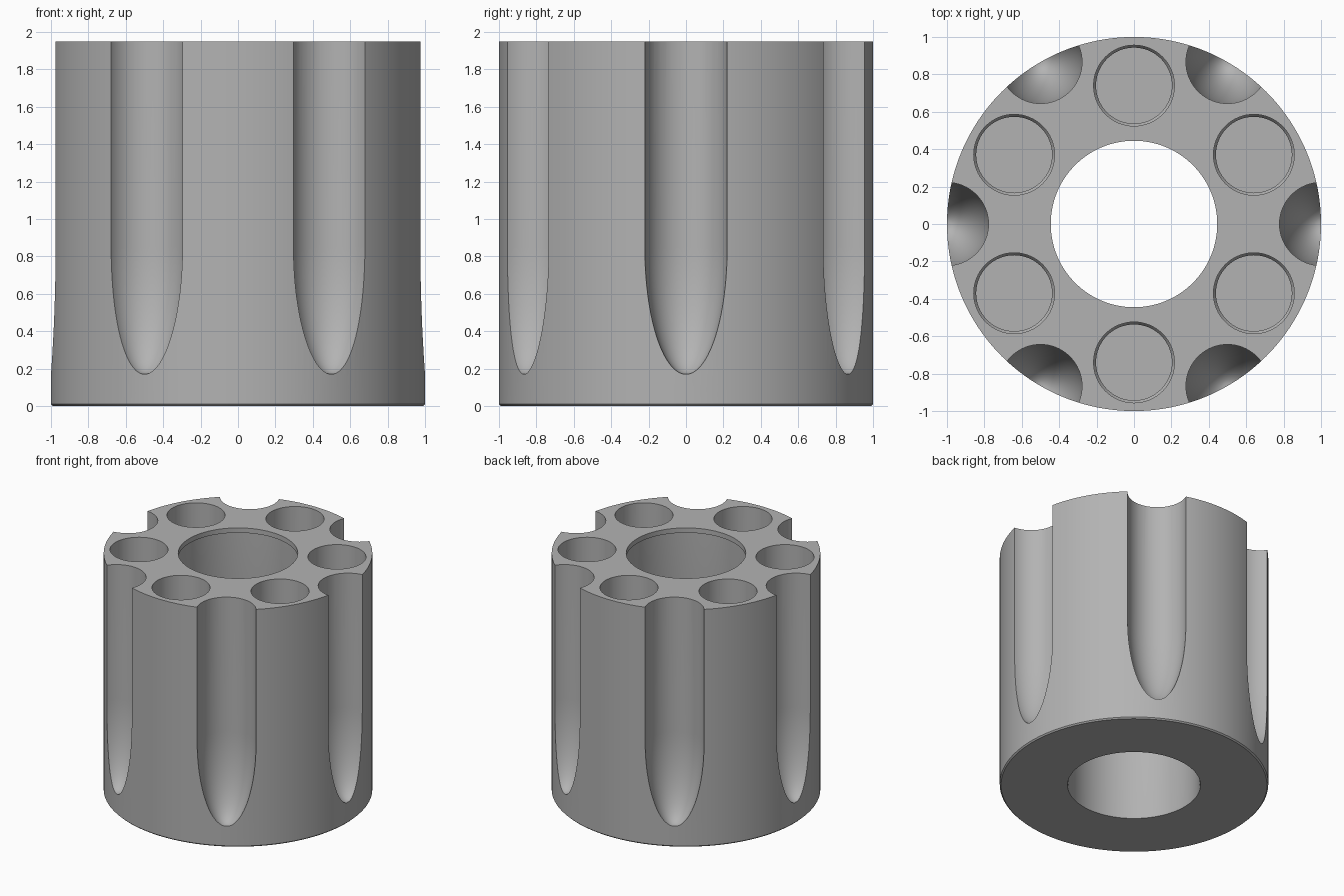
import bpy, bmesh
from math import sin, cos, pi, radians
from mathutils import Matrix, Vector

cube = bpy.data.objects.get("Cube")
if cube:
    bpy.data.objects.remove(cube, do_unlink=True)

HEIGHT = 1.95

steel = bpy.data.materials.new("plain grey steel")
steel.use_nodes = True
grey = (0.45, 0.45, 0.45, 1)
steel.diffuse_color = grey
steel.node_tree.nodes["Principled BSDF"].inputs["Base Color"].default_value = grey


def lathe(name, profile, steps, closed=False):
    """Spin (radius, height) points about z; open profiles get end caps."""
    bm = bmesh.new()
    rings = [[bm.verts.new((r * cos(2 * pi * i / steps), r * sin(2 * pi * i / steps), z))
              for i in range(steps)] for r, z in profile]
    pairs = list(zip(rings, rings[1:]))
    if closed:
        pairs.append((rings[-1], rings[0]))
    else:
        bm.faces.new(rings[0])
        bm.faces.new(rings[-1])
    for a, b in pairs:
        for i in range(steps):
            j = (i + 1) % steps
            bm.faces.new((a[i], a[j], b[j], b[i]))
    bmesh.ops.recalc_face_normals(bm, faces=bm.faces)
    mesh = bpy.data.meshes.new(name)
    bm.to_mesh(mesh)
    bm.free()
    mesh.materials.append(steel)
    obj = bpy.data.objects.new(name, mesh)
    bpy.context.collection.objects.link(obj)
    return obj


def cut(body, cutter):
    mod = body.modifiers.new(cutter.name, "BOOLEAN")
    mod.operation = "DIFFERENCE"
    mod.solver = "EXACT"
    mod.object = cutter
    bpy.context.view_layer.objects.active = body
    bpy.ops.object.modifier_apply(modifier=mod.name)
    bpy.data.objects.remove(cutter, do_unlink=True)


# Drum with an axial bore that has a narrow lip at the top
drum = lathe("fluted_drum", [
    (0.99, 0), (1, 0.01), (1, HEIGHT), (0.445, HEIGHT), (0.445, HEIGHT - 0.04),
    (0.49, HEIGHT - 0.04), (0.49, 0.02), (0.495, 0)], 192, closed=True)

# Flute tool: straight shaft with a long rounded nose
NOSE_TOP, NOSE_LOW, R = 0.85, 0.17, 0.222
nose = [(R * sin(t * pi / 40), NOSE_TOP - (NOSE_TOP - NOSE_LOW) * cos(t * pi / 40))
        for t in range(1, 21)]
for k in range(6):
    tool = lathe("flute_tool", nose + [(R, HEIGHT + 0.1)], 64)
    a = radians(60 * k)
    tool.data.transform(Matrix.Translation(Vector((cos(a), sin(a), 0))))
    cut(drum, tool)

# Blind chambers between the flutes
for k in range(6):
    tool = lathe("chamber_tool", [(0.203, 0.25), (0.203, 1.0), (0.216, 1.02),
                                  (0.216, HEIGHT + 0.1)], 64)
    a = radians(60 * k + 30)
    tool.data.transform(Matrix.Translation(Vector((0.74 * cos(a), 0.74 * sin(a), 0))))
    cut(drum, tool)

bpy.ops.object.select_all(action="DESELECT")
drum.select_set(True)
bpy.context.view_layer.objects.active = drum
bpy.ops.object.shade_smooth_by_angle(angle=radians(30))
